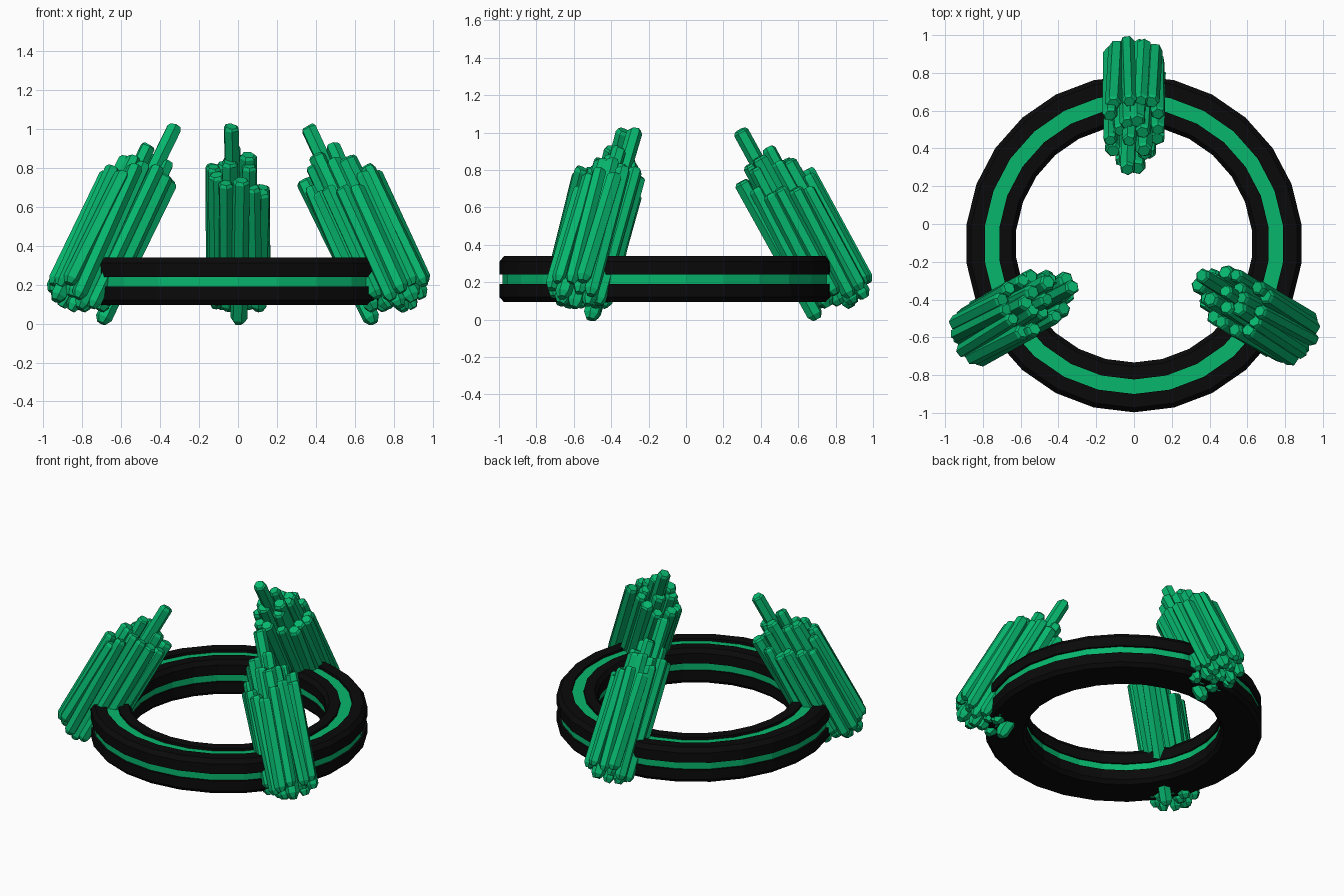
import bpy, bmesh, math, random
from mathutils import Vector, Matrix

if "Cube" in bpy.data.objects:
    bpy.data.objects.remove(bpy.data.objects["Cube"])

random.seed(4)
CY = -0.105            # ring centre in y


def material(name, col):
    m = bpy.data.materials.new(name)
    m.diffuse_color = (*col, 1)
    m.use_nodes = True
    m.node_tree.nodes["Principled BSDF"].inputs["Base Color"].default_value = m.diffuse_color
    return m


green = material("crystal_green", (0.002, 0.47, 0.155))
black = material("ring_black", (0.003, 0.003, 0.003))


def make_object(name, bm, mats):
    bmesh.ops.recalc_face_normals(bm, faces=bm.faces)
    me = bpy.data.meshes.new(name)
    bm.to_mesh(me)
    bm.free()
    for m in mats:
        me.materials.append(m)
    ob = bpy.data.objects.new(name, me)
    bpy.context.collection.objects.link(ob)
    return ob


def loft(bm, rings, closed, mat=lambda i: 0):
    """Skin a list of vertex loops."""
    n = len(rings[0])
    for k in range(len(rings) if closed else len(rings) - 1):
        a, b = rings[k], rings[(k + 1) % len(rings)]
        for i in range(n):
            j = (i + 1) % n
            f = bm.faces.new((a[i], a[j], b[j], b[i]))
            f.material_index = mat(i)


# Ring: profile (radius, z) with inner, top and outer grooves
profile = [(.65, .095), (.628, .12), (.628, .19), (.64, .19), (.64, .24), (.628, .24),
           (.628, .31), (.65, .34), (.718, .34), (.718, .322), (.795, .322), (.795, .34),
           (.868, .34), (.892, .31), (.892, .24), (.877, .24), (.877, .19), (.892, .19),
           (.892, .12), (.87, .095)]
GREEN_SEGMENTS = (3, 9, 15)
bm = bmesh.new()
rings = []
for k in range(26):
    a = -math.pi / 2 + k * math.tau / 26
    rings.append([bm.verts.new((r * math.cos(a), CY + r * math.sin(a), z)) for r, z in profile])
loft(bm, rings, True, lambda i: 1 if i in GREEN_SEGMENTS else 0)
make_object("ring", bm, [black, green])

# Crystal cluster: (sideways, depth, low end, high end) along a leaning axis
crystals = [(-.06, -.15, -.23, .44), (.01, -.175, -.37, .47), (.085, -.14, -.22, .40),
            (-.105, -.09, -.30, .45), (-.045, -.10, -.33, .53), (.045, -.09, -.30, .50),
            (.115, -.08, -.34, .34), (-.02, -.05, -.33, .715), (-.12, -.02, -.36, .46),
            (.055, -.03, -.36, .54), (.13, -.02, -.30, .34), (-.08, .03, -.39, .45),
            (-.01, .025, -.40, .56), (.06, .04, -.39, .47), (.125, .05, -.35, .30),
            (-.125, .09, -.36, .40), (-.045, .085, -.35, .46), (.025, .10, -.39, .45),
            (.10, .11, -.34, .27), (-.03, .163, -.33, .36), (.045, .15, -.32, .33),
            (-.10, .14, -.31, .34)]
TILT = math.radians(28.5)
axis = Vector((0, -math.sin(TILT), math.cos(TILT)))
depth = Vector((0, math.cos(TILT), math.sin(TILT)))
side = Vector((1, 0, 0))

bm = bmesh.new()
for t, v, low, high in crystals:
    rad = random.uniform(.038, .045)
    spin = random.uniform(0, math.tau)
    lean_t, lean_v = random.uniform(-.03, .03), random.uniform(-.02, .03)
    rings = []
    # hexagonal prism with blunt, slightly slanted ends
    for u, s in ((low, .55), (low + .03, 1), (high - .015, 1), (high, .75)):
        cut = random.uniform(-.4, .4) if s < 1 else 0
        loop = []
        for k in range(6):
            a = spin + k * math.tau / 6
            x = t + lean_t * u + rad * s * math.cos(a)
            y = .882 + v + lean_v * u + rad * s * math.sin(a)
            slant = cut * rad * s * math.cos(a) * .5
            loop.append(bm.verts.new(side * x + depth * y + axis * (u - .013 + slant)))
        rings.append(loop)
    loft(bm, rings, False)
    bm.faces.new(rings[0])
    bm.faces.new(rings[-1])
base = make_object("crystal_cluster_back", bm, [green])

# Three clusters spaced evenly round the ring
for name, ang in (("back", 0), ("left", 120), ("right", 240)):
    ob = base
    if ang:
        ob = bpy.data.objects.new("crystal_cluster_" + name, base.data)
        bpy.context.collection.objects.link(ob)
    ob.matrix_world = Matrix.Translation((0, CY, 0)) @ Matrix.Rotation(math.radians(ang), 4, 'Z')
